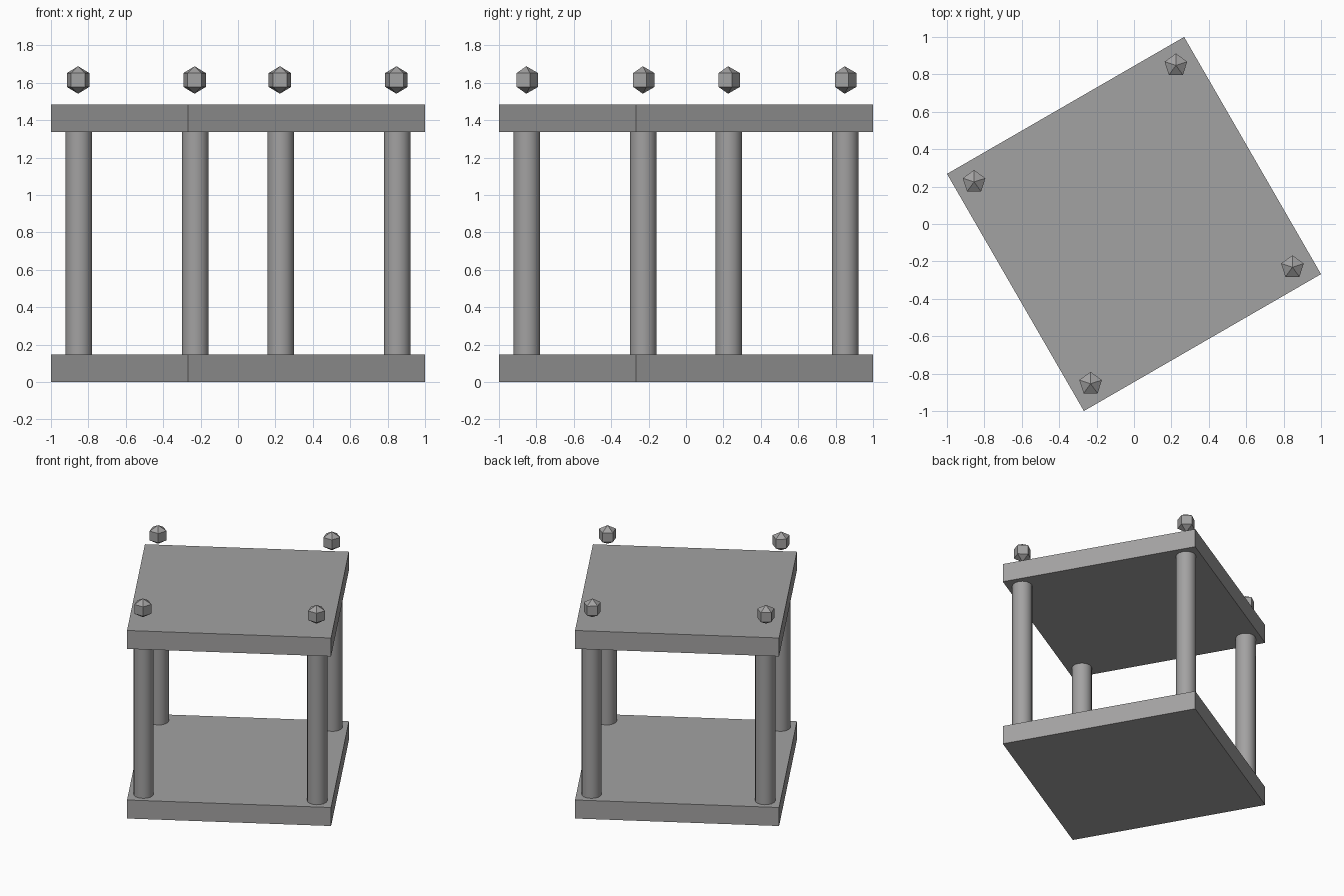
import bpy, math
from mathutils import Vector, Matrix

if "Cube" in bpy.data.objects:
    bpy.data.objects.remove(bpy.data.objects["Cube"])

TURN = Matrix.Rotation(math.radians(30), 3, 'Z')

grey = bpy.data.materials.new("stone grey")
grey.diffuse_color = (0.365, 0.36, 0.36, 1)
grey.use_nodes = True
grey.node_tree.nodes["Principled BSDF"].inputs["Base Color"].default_value = grey.diffuse_color


def finish(name):
    ob = bpy.context.object
    ob.name = name
    ob.data.materials.append(grey)
    return ob


# Square slabs, turned 30 degrees
def slab(name, z0, z1):
    bpy.ops.mesh.primitive_cube_add(size=1, location=(0, 0, (z0 + z1) / 2),
                                    rotation=(0, 0, math.radians(30)))
    ob = finish(name)
    ob.scale = (1.464, 1.464, z1 - z0)
    bpy.ops.object.transform_apply(location=False, rotation=False, scale=True)


slab("base_slab", 0, 0.146)
slab("roof_slab", 1.338, 1.483)

for i, (sx, sy) in enumerate([(1, 1), (1, -1), (-1, -1), (-1, 1)], 1):
    # Round column near each corner
    p = TURN @ Vector((sx * 0.623, sy * 0.623, 0))
    bpy.ops.mesh.primitive_cylinder_add(vertices=16, radius=0.072, depth=1.192,
                                        location=(p.x, p.y, 0.742),
                                        rotation=(0, 0, math.radians(30)))
    finish(f"column_{i}")
    bpy.ops.object.shade_smooth_by_angle(angle=math.radians(40))

    # Faceted five-sided finial floating above the roof, one vertex towards +y
    bpy.ops.mesh.primitive_uv_sphere_add(segments=5, ring_count=3, radius=0.0735,
                                         location=(p.x - 0.004, p.y - 0.003, 1.615))
    ob = finish(f"finial_{i}")
    ring = [v.co for v in ob.data.vertices if v.co.xy.length > 0.01]
    a = math.atan2(ring[0].y, ring[0].x)
    ob.data.transform(Matrix.Rotation(math.pi / 2 - a, 4, 'Z'))
